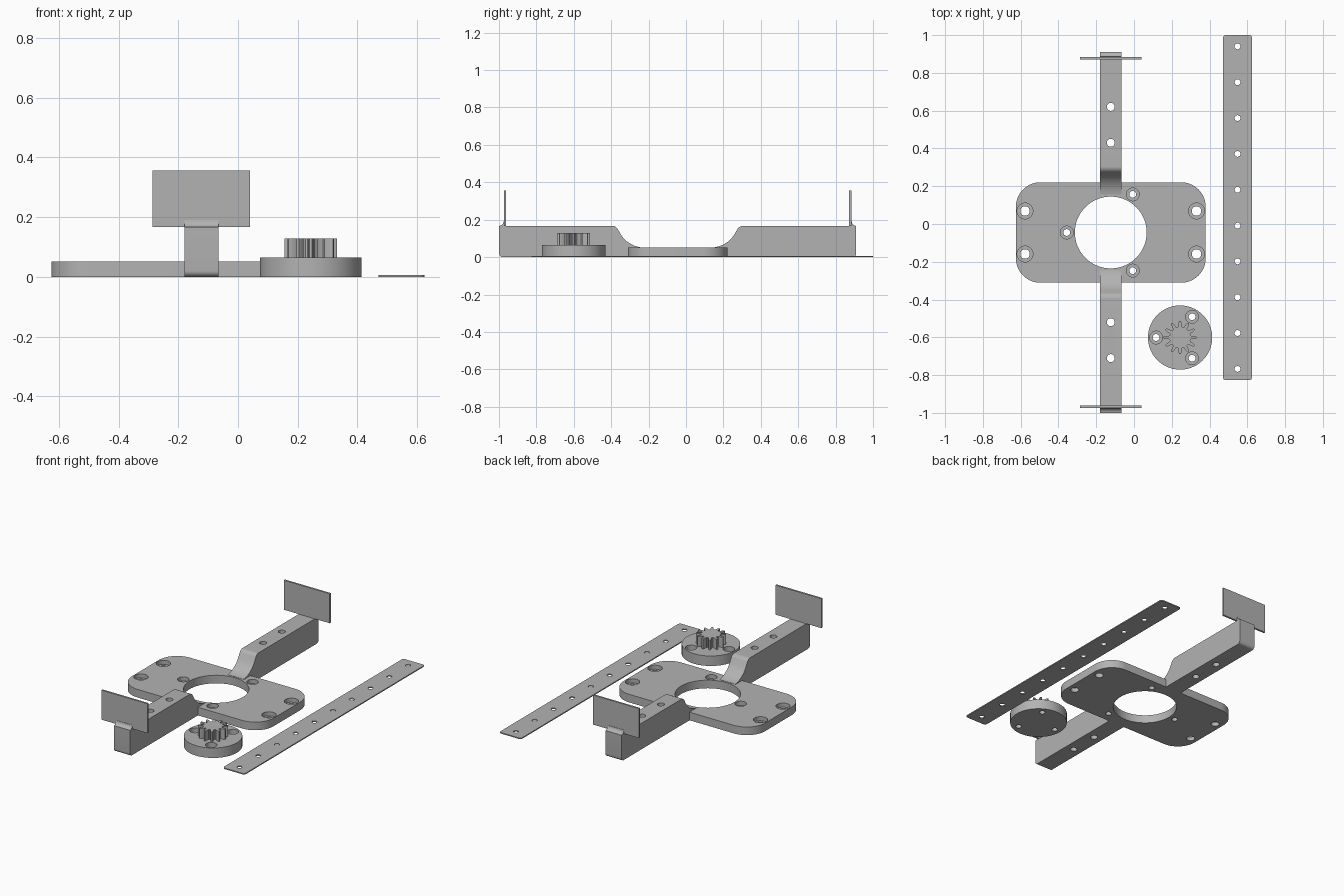
import bpy, bmesh, math
from mathutils import Matrix, Vector

if "Cube" in bpy.data.objects:
    bpy.data.objects.remove(bpy.data.objects["Cube"])

CX, CY = -0.123, -0.045          # centre of the bracket
grey = bpy.data.materials.new("plain_grey")
grey.diffuse_color = (0.45, 0.45, 0.45, 1)
grey.use_nodes = True
grey.node_tree.nodes["Principled BSDF"].inputs["Base Color"].default_value = grey.diffuse_color


def prism(name, outline, lo, hi, axis="z"):
    """Extrude an outline along z (outline is x, y) or along x (outline is y, z)."""
    bm = bmesh.new()
    place = (lambda a, b: (a, b, lo)) if axis == "z" else (lambda a, b: (lo, a, b))
    step = Vector((0, 0, hi - lo)) if axis == "z" else Vector((hi - lo, 0, 0))
    face = bm.faces.new([bm.verts.new(place(a, b)) for a, b in outline])
    ext = bmesh.ops.extrude_face_region(bm, geom=[face])
    bmesh.ops.translate(bm, vec=step, verts=[v for v in ext["geom"] if isinstance(v, bmesh.types.BMVert)])
    bmesh.ops.recalc_face_normals(bm, faces=bm.faces)
    return finish(name, bm)


def finish(name, bm):
    mesh = bpy.data.meshes.new(name)
    bm.to_mesh(mesh)
    bm.free()
    mesh.materials.append(grey)
    ob = bpy.data.objects.new(name, mesh)
    bpy.context.collection.objects.link(ob)
    return ob


def arc(cx, cy, r, a0, a1, n):
    return [(cx + r * math.cos(math.radians(a0 + (a1 - a0) * i / n)),
             cy + r * math.sin(math.radians(a0 + (a1 - a0) * i / n))) for i in range(n + 1)]


def circle(cx, cy, r, n):
    return arc(cx, cy, r, 0, 360, n)[:-1]


def rounded_rect(cx, cy, hx, hy, r, n=10):
    pts = []
    for k, (sx, sy) in enumerate([(1, 1), (-1, 1), (-1, -1), (1, -1)]):
        pts += arc(cx + sx * (hx - r), cy + sy * (hy - r), r, 90 * k, 90 * k + 90, n)
    return pts


def boolean(ob, other, op):
    mod = ob.modifiers.new(op, "BOOLEAN")
    mod.operation, mod.solver, mod.object = op, "EXACT", other
    bpy.context.view_layer.objects.active = ob
    bpy.ops.object.modifier_apply(modifier=mod.name)
    bpy.data.objects.remove(other)


def drill(ob, centres, r, lo, hi, n=32):
    bm = bmesh.new()
    for x, y in centres:
        bmesh.ops.create_cone(bm, cap_ends=True, segments=n, radius1=r, radius2=r, depth=hi - lo,
                              matrix=Matrix.Translation((x, y, (lo + hi) / 2)))
    boolean(ob, finish("cutter", bm), "DIFFERENCE")


def smooth(ob):
    bpy.ops.object.select_all(action="DESELECT")
    ob.select_set(True)
    bpy.context.view_layer.objects.active = ob
    bpy.ops.object.shade_smooth_by_angle(angle=math.radians(30))


def bolt_circle(cx, cy, r):
    return [(cx + r * math.cos(a), cy + r * math.sin(a)) for a in (math.pi / 3, math.pi, -math.pi / 3)]


# Bracket: rounded plate joined to two raised arms
PLATE, ARM, END = 0.052, 0.167, 0.955
bracket = prism("bracket", rounded_rect(CX, CY, 0.5025, 0.266, 0.13, 14), 0, PLATE)
side = [(0.2, 0)] + arc(END - 0.02, 0.02, 0.02, -90, 0, 6) + [(END, ARM)]
side += arc(0.35, ARM - 0.035, 0.035, 90, 150, 8) + arc(0.18, 0.197, 0.145, -30, -82, 10)
for s in (1, -1):
    arm = prism("arm", [(CY + s * y, z) for y, z in side], CX - 0.057, CX + 0.057, "x")
    boolean(bracket, arm, "UNION")

# Centre bore, arm holes, corner and ring counterbores
drill(bracket, [(CX, CY)], 0.19, -0.1, 0.3, 72)
drill(bracket, [(CX, CY + s * y) for s in (1, -1) for y in (0.475, 0.665)], 0.021, -0.1, 0.3)
corners = [(CX + sx * 0.454, CY + sy * 0.114) for sx in (1, -1) for sy in (1, -1)]
ring = bolt_circle(CX, CY, 0.233)
drill(bracket, corners, 0.042, 0.026, 0.1)
drill(bracket, corners, 0.025, -0.1, 0.1)
drill(bracket, ring, 0.034, 0.026, 0.1)
drill(bracket, ring, 0.018, -0.1, 0.1)
smooth(bracket)

# Upright end tabs with a fillet on their outer foot
for label, s in (("back", 1), ("front", -1)):
    y = lambda d: CY + s * d
    prism(label + "_tab", [(y(0.917), ARM), (y(0.929), ARM), (y(0.929), 0.356), (y(0.917), 0.356)],
          CX - 0.163, CX + 0.163, "x")
    foot = [(0.928, ARM - 0.002), (END, ARM - 0.002)] + arc(END, ARM + 0.024, 0.024, -90, -180, 6) + [(0.928, ARM + 0.024)]
    smooth(prism(label + "_tab_fillet", [(y(a), b) for a, b in foot], CX - 0.057, CX + 0.057, "x"))

# Round hub with three counterbores
GX, GY, HUB = 0.244, -0.601, 0.064
hub = prism("hub", circle(GX, GY, 0.17, 72), 0, HUB)
holes = bolt_circle(GX, GY, 0.127)
drill(hub, holes, 0.034, 0.032, 0.1)
drill(hub, holes, 0.018, -0.1, 0.1)
smooth(hub)

# Twelve-tooth pinion on the hub
tooth = [(-0.40, 0.056), (-0.27, 0.060), (-0.24, 0.070), (-0.17, 0.080), (-0.09, 0.088),
         (0.09, 0.088), (0.17, 0.080), (0.24, 0.070), (0.27, 0.060), (0.40, 0.056)]
gear = []
for k in range(12):
    for f, r in tooth:
        a = (k + f) * math.tau / 12
        gear.append((GX + r * math.cos(a), GY + r * math.sin(a)))
smooth(prism("pinion", gear, HUB - 0.002, 0.129))

# Flat perforated strip
strip = prism("strip", rounded_rect(0.548, 0.0865, 0.077, 0.9135, 0.015, 5), 0, 0.007)
drill(strip, [(0.548, 0.0865 + (i - 4.5) * 0.1897) for i in range(10)], 0.0155, -0.1, 0.1, 24)
smooth(strip)
